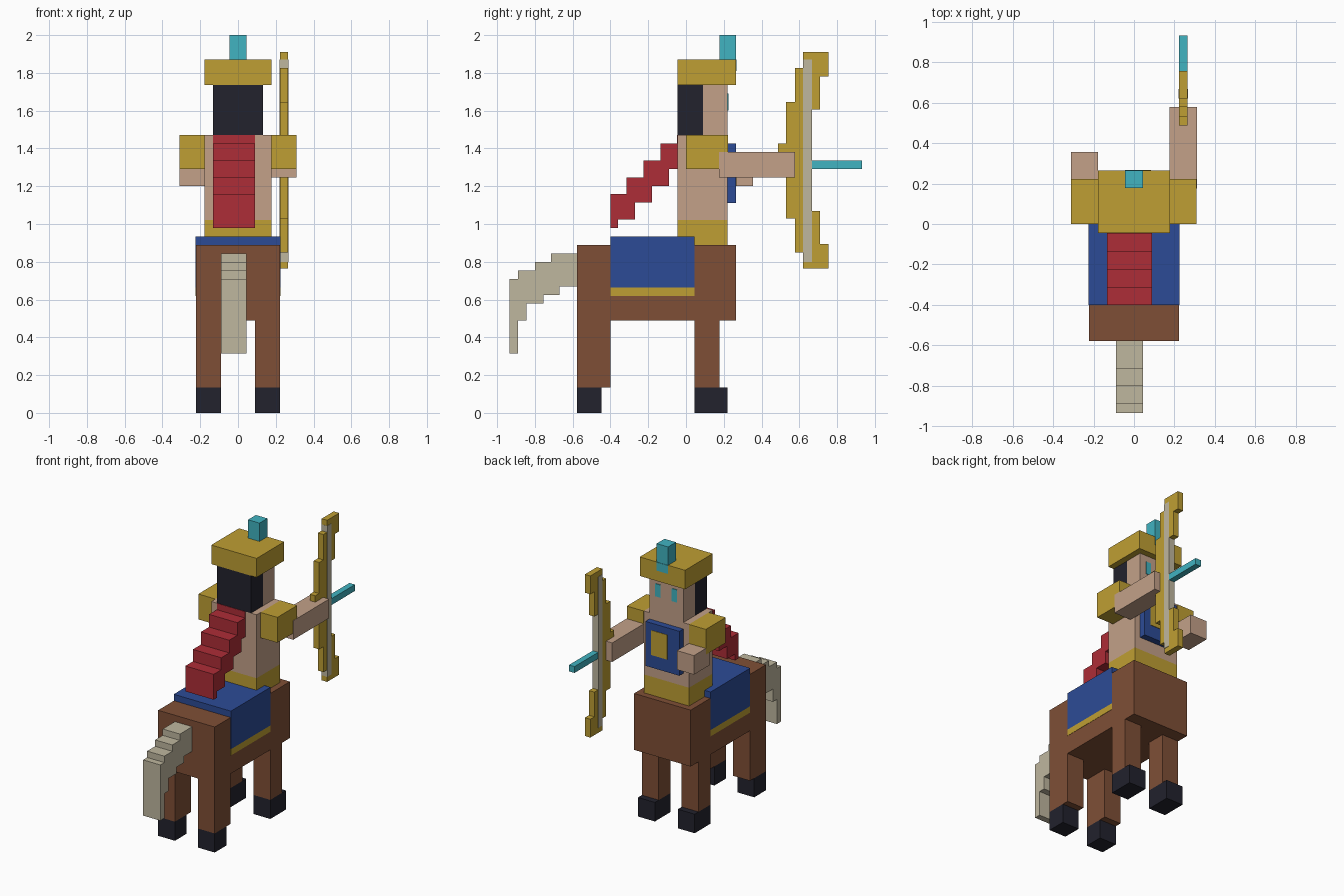
import bpy
import bmesh

cube = bpy.data.objects.get("Cube")
if cube:
    bpy.data.objects.remove(cube, do_unlink=True)


def linear(c):
    c /= 255
    return c / 12.92 if c <= 0.04045 else ((c + 0.055) / 1.055) ** 2.4


def material(name, *rgb):
    color = [linear(c) for c in rgb] + [1]
    mat = bpy.data.materials.new(name)
    mat.use_nodes = True
    mat.diffuse_color = color
    mat.node_tree.nodes["Principled BSDF"].inputs["Base Color"].default_value = color
    return mat


gold = material("gold", 191, 159, 51)
skin = material("skin", 195, 161, 137)
blue = material("blue", 44, 75, 150)
red = material("red", 174, 45, 55)
black = material("black", 34, 34, 45)
brown = material("brown", 127, 79, 54)
bone = material("bone", 191, 183, 159)
cyan = material("cyan", 65, 179, 193)


def extrude(name, mat, profile, x0, x1):
    """Solid from a (y, z) outline swept along x."""
    bm = bmesh.new()
    face = bm.faces.new([bm.verts.new((x0, y, z)) for y, z in profile])
    moved = bmesh.ops.extrude_face_region(bm, geom=[face])["geom"]
    bmesh.ops.translate(bm, vec=(x1 - x0, 0, 0),
                        verts=[v for v in moved if isinstance(v, bmesh.types.BMVert)])
    bmesh.ops.recalc_face_normals(bm, faces=bm.faces)
    mesh = bpy.data.meshes.new(name)
    bm.to_mesh(mesh)
    bm.free()
    mesh.materials.append(mat)
    obj = bpy.data.objects.new(name, mesh)
    bpy.context.collection.objects.link(obj)
    return obj


def box(name, mat, x, y, z):
    return extrude(name, mat, [(y[0], z[0]), (y[1], z[0]), (y[1], z[1]), (y[0], z[1])], *x)


def stairs(start, steps):
    """Turn (y, z) corners into a stepped line: along y first, then z."""
    line = [start]
    for y, z in steps:
        line += [(y, line[-1][1]), (y, z)]
    return line


# Horse body, legs and hooves
box("horse_body", brown, (-.222, .222), (-.578, .265), (.49, .89))
for side, x in (("right", (-.222, -.09)), ("left", (.09, .222))):
    box(f"{side}_front_leg", brown, x, (.045, .177), (.135, .49))
    box(f"{side}_front_hoof", black, x, (.045, .22), (0, .135))
    box(f"{side}_hind_leg", brown, x, (-.578, -.40), (.135, .49))
    box(f"{side}_hind_hoof", black, x, (-.578, -.447), (0, .135))

# Saddle blanket with trim, slightly proud of the flanks
box("saddle_blanket", blue, (-.224, .224), (-.40, .045), (.665, .935))
box("blanket_trim", gold, (-.224, .224), (-.40, .045), (.62, .665))

# Stepped tail
tail_top = stairs((-.935, .71), [(-.89, .755), (-.80, .80), (-.715, .845)]) + [(-.578, .845)]
tail_under = stairs((-.935, .315), [(-.89, .49), (-.845, .58), (-.755, .625), (-.67, .67)])
extrude("tail", bone, tail_top + [(-.578, .67)] + tail_under[::-1], -.09, .045)

# Rider torso, belt and head
box("belt", gold, (-.178, .177), (-.045, .22), (.89, 1.02))
box("torso", skin, (-.178, .177), (-.045, .22), (1.02, 1.47))
box("face", skin, (-.133, .133), (.089, .22), (1.47, 1.735))
box("hair", black, (-.133, .133), (-.045, .089), (1.47, 1.735))
for side, s in (("right", -1), ("left", 1)):
    x = sorted((s * .045, s * .085))
    box(f"{side}_eye", cyan, x, (.216, .224), (1.60, 1.69))

# Helmet with plume and its front badge
box("helmet", gold, (-.178, .177), (-.045, .265), (1.735, 1.87))
box("plume", cyan, (-.045, .045), (.177, .265), (1.87, 2.0))
box("plume_badge", cyan, (-.045, .045), (.26, .268), (1.81, 1.87))

# Chest plate with emblem
box("chest_plate", blue, (-.133, .133), (.22, .265), (1.11, 1.425))
box("chest_emblem", gold, (-.04, .085), (.26, .268), (1.20, 1.375))

# Shoulder guards and arms
for side, x in (("right", (-.311, -.178)), ("left", (.177, .309))):
    box(f"{side}_shoulder", gold, x, (0, .222), (1.29, 1.47))
box("right_forearm", skin, (-.311, -.178), (.177, .355), (1.2, 1.335))
box("left_arm", skin, (.175, .311), (.175, .578), (1.245, 1.38))

# Stepped cape flowing from the back
cape_top = stairs((-.40, 1.16), [(-.315, 1.245), (-.225, 1.335), (-.135, 1.425)])
cape_under = stairs((-.40, .98), [(-.36, 1.025), (-.27, 1.115), (-.18, 1.2), (-.09, 1.29)])
extrude("cape", red, cape_top + [(-.04, 1.425), (-.04, 1.29)] + cape_under[::-1], -.133, .089)
box("cape_collar", red, (-.133, .089), (-.048, -.04), (1.29, 1.47))

# Bow: upper half outline mirrored about the grip height
grip = 1.337
upper = [(.64, 1.605), (.71, 1.605), (.71, 1.78), (.755, 1.78), (.755, 1.91), (.62, 1.91),
         (.62, 1.825), (.578, 1.825), (.578, 1.645), (.53, 1.645), (.53, 1.425), (.487, 1.425)]
lower = [(y, 2 * grip - z) for y, z in reversed(upper)]
extrude("bow", gold, upper + lower, .222, .265)
box("bow_string", bone, (.22, .267), (.619, .667), (.80, 1.87))
box("arrow", cyan, (.222, .265), (.575, .932), (1.29, 1.335))
